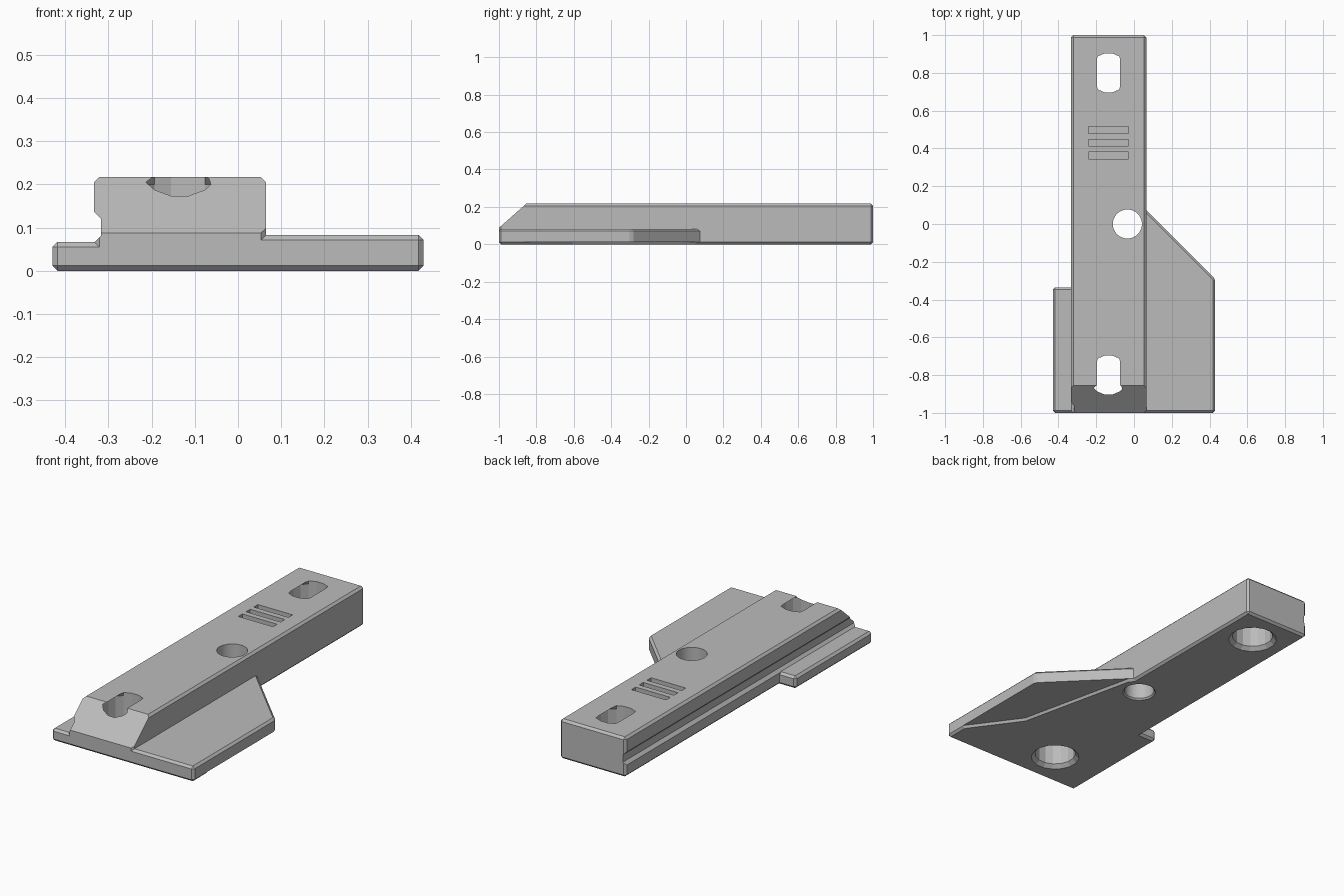
import bpy, bmesh
from math import pi, cos, sin, radians

cube = bpy.data.objects.get("Cube")
if cube:
    bpy.data.objects.remove(cube, do_unlink=True)

grey = bpy.data.materials.new("light grey plastic")
grey.use_nodes = True
GREY = (0.5, 0.5, 0.5, 1)
grey.diffuse_color = GREY
grey.node_tree.nodes["Principled BSDF"].inputs["Base Color"].default_value = GREY


def loft(name, rings, bevel=0):
    """Closed solid through rings of equally many 3D points."""
    bm = bmesh.new()
    rows = [[bm.verts.new(p) for p in ring] for ring in rings]
    n = len(rows[0])
    bm.faces.new(rows[0][::-1])
    bm.faces.new(rows[-1])
    for a, b in zip(rows, rows[1:]):
        for i in range(n):
            j = (i + 1) % n
            bm.faces.new((a[i], a[j], b[j], b[i]))
    bmesh.ops.recalc_face_normals(bm, faces=bm.faces)
    if bevel:
        bmesh.ops.bevel(bm, geom=bm.edges[:], offset=bevel, segments=1,
                        profile=0.5, affect='EDGES')
    mesh = bpy.data.meshes.new(name)
    bm.to_mesh(mesh)
    bm.free()
    mesh.materials.append(grey)
    ob = bpy.data.objects.new(name, mesh)
    bpy.context.collection.objects.link(ob)
    return ob


def prism(name, outline, z0, z1, bevel=0, lean=(0, 0)):
    """Vertical prism, its top and bottom shifted apart by lean."""
    lx, ly = lean
    return loft(name, [[(x - lx, y - ly, z0) for x, y in outline],
                       [(x + lx, y + ly, z1) for x, y in outline]], bevel)


def box(name, x0, x1, y0, y1, z0, z1, bevel=0):
    return prism(name, [(x0, y0), (x1, y0), (x1, y1), (x0, y1)], z0, z1, bevel)


def along_y(name, profile, y0, y1):
    return loft(name, [[(x, y, z) for x, z in profile] for y in (y0, y1)])


def circle(x, y, z, r, n, limit=1):
    """Ring of n points, its width clipped to the limit."""
    pts = []
    for i in range(n):
        a = 2 * pi * (i + 0.5) / n
        dx = max(-limit, min(limit, r * cos(a)))
        pts.append((x + dx, y + r * sin(a), z))
    return pts


def combine(body, tool, operation):
    tool.hide_render = True
    mod = body.modifiers.new(operation, 'BOOLEAN')
    mod.operation, mod.object, mod.solver = operation, tool, 'EXACT'
    bpy.context.view_layer.objects.active = body
    bpy.ops.object.modifier_apply(modifier=mod.name)
    bpy.data.objects.remove(tool, do_unlink=True)


CH = 0.012      # edge chamfer
TOP = 0.217     # bar height

# Long bar with the sloped nose and the side groove
body = box("mounting_bar", -0.333, 0.065, -1, 1, 0, TOP, CH)
nose = loft("nose_cutter", [[(x, -1.14, -0.036), (x, -0.741, 0.317), (x, -1.14, 0.317)]
                            for x in (-0.6, 0.6)])
combine(body, nose, 'DIFFERENCE')
groove = along_y("groove_cutter", [(-0.363, 0.035), (-0.317, 0.081),
                                   (-0.317, 0.121), (-0.363, 0.167)], -1.1, 1.1)
combine(body, groove, 'DIFFERENCE')

# Low flanges on either side
wing = prism("wide_flange", [(-0.28, -1), (0.43, -1), (0.43, -0.29), (0, 0.14), (-0.28, 0.14)],
             0, 0.083, CH)
combine(body, wing, 'UNION')
rail = box("narrow_flange", -0.43, -0.22, -1, -0.335, 0, 0.067, CH)
combine(body, rail, 'UNION')

# Shallow relief with a sloped border under the wide flange
relief = prism("relief_cutter", [(0.5, -0.985), (0.225, -0.61), (0.072, 0.065),
                                 (0.072, 0.3), (0.6, 0.3), (0.6, -0.985)],
               -0.013, 0.013, lean=(0.008, 0.005))
combine(body, relief, 'DIFFERENCE')

# Countersunk round sockets that narrow to slots at the top
for y in (-0.8, 0.8):
    spec = [(-0.01, 0.135, 1), (0.02, 0.105, 1), (0.2, 0.105, 1),
            (TOP, 0.105, 0.062), (0.3, 0.105, 0.062)]
    socket = loft("socket_cutter", [circle(-0.135, y, z, r, 16, w) for z, r, w in spec])
    combine(body, socket, 'DIFFERENCE')

# Round through hole with a chamfered lower rim
hole = loft("hole_cutter", [circle(-0.035, 0, z, r, 40)
                            for z, r in ((-0.01, 0.095), (0.008, 0.077), (0.3, 0.077))])
combine(body, hole, 'DIFFERENCE')

# Three grip grooves
for i in range(3):
    y = 0.363 + 0.067 * i
    grip = box("grip_cutter", -0.24, -0.03, y - 0.018, y + 0.018, TOP - 0.022, 0.3)
    combine(body, grip, 'DIFFERENCE')

body.select_set(True)
bpy.context.view_layer.objects.active = body
bpy.ops.object.shade_smooth_by_angle(angle=radians(15))
